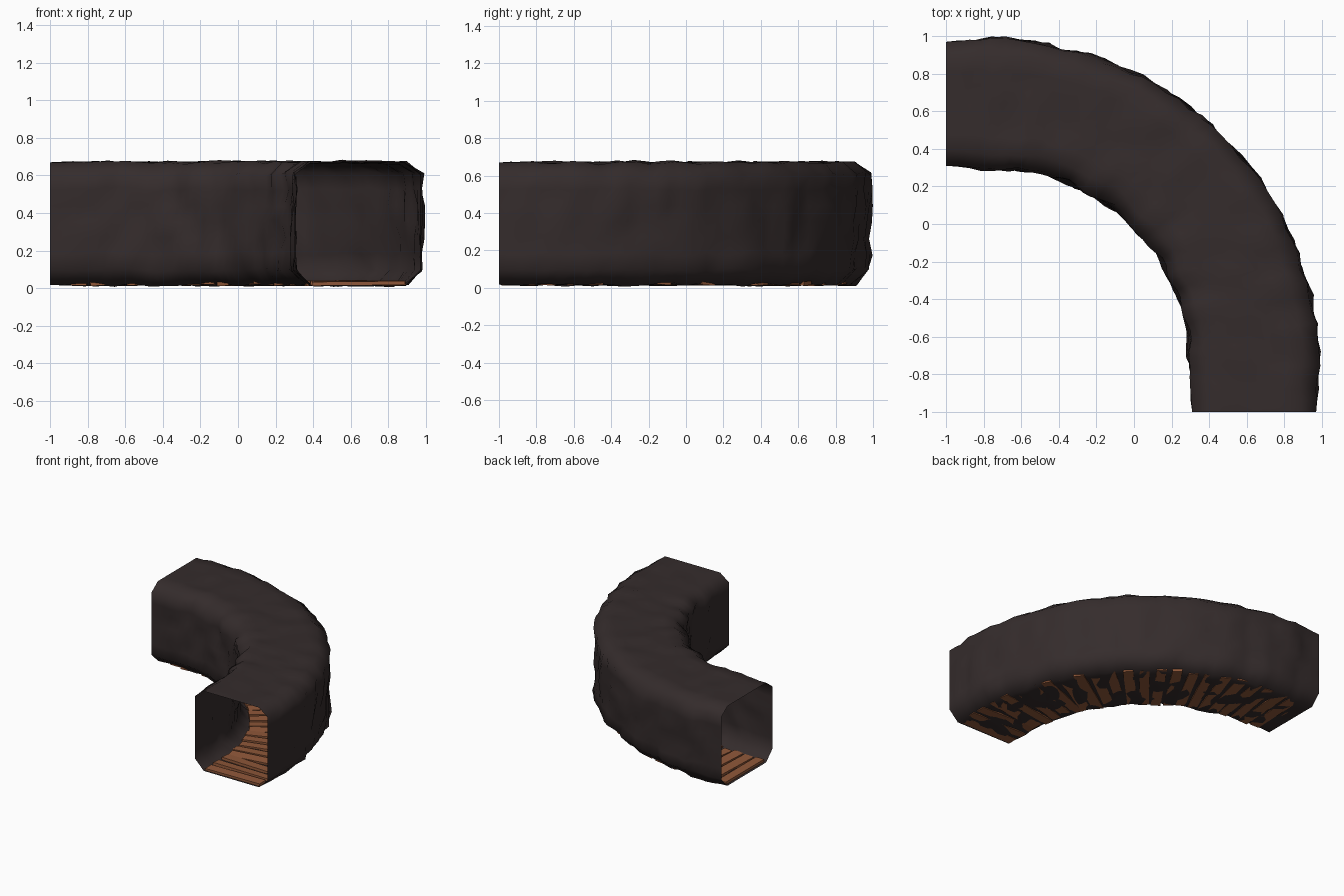
import bpy, bmesh, math, random
from mathutils import Vector, Matrix, noise

if "Cube" in bpy.data.objects:
    bpy.data.objects.remove(bpy.data.objects["Cube"])

random.seed(7)
S = 0.24                      # straight length at each end
R = 1.40                      # bend radius of the centre line
ARC = R * math.pi / 2
LENGTH = 2 * S + ARC
C = -1 + S                    # bend centre (x = y = C)


def material(name, rgb):
    m = bpy.data.materials.new(name)
    m.diffuse_color = (*rgb, 1)
    m.use_nodes = True
    m.node_tree.nodes["Principled BSDF"].inputs["Base Color"].default_value = m.diffuse_color
    return m


rock = material("dark rock", (0.035, 0.025, 0.025))
wood = material("brown wood", (0.28, 0.098, 0.042))


def path(s):
    """Point and outward direction on the centre line, from the front end to the left end."""
    if s < S:
        return Vector((C + R, -1 + s, 0)), Vector((1, 0, 0))
    if s > S + ARC:
        return Vector((C - (s - S - ARC), C + R, 0)), Vector((0, 1, 0))
    a = (s - S) / R
    out = Vector((math.cos(a), math.sin(a), 0))
    return Vector((C, C, 0)) + out * R, out


def make_object(name, bm, mat, smooth):
    bmesh.ops.recalc_face_normals(bm, faces=bm.faces)
    me = bpy.data.meshes.new(name)
    bm.to_mesh(me)
    bm.free()
    me.materials.append(mat)
    for p in me.polygons:
        p.use_smooth = smooth
    ob = bpy.data.objects.new(name, me)
    bpy.context.collection.objects.link(ob)
    return ob


# Tunnel cross-section: a box with cut corners, its sides subdivided
W, Z0, Z1, CH = 0.33, 0.017, 0.67, 0.08
corners = [(-W + CH, Z0), (W - CH, Z0), (W, Z0 + CH), (W, Z1 - CH + 0.02),
           (W - CH, Z1), (-W + CH, Z1), (-W, Z1 - CH + 0.02), (-W, Z0 + CH)]
section = []
for i, (u, z) in enumerate(corners):
    u2, z2 = corners[(i + 1) % 8]
    n = 6 if i % 2 == 0 else 1
    section += [(u + (u2 - u) * k / n, z + (z2 - z) * k / n) for k in range(n)]

# Rough tunnel shell, open at both ends
bm = bmesh.new()
RINGS = 44
rings = []
for j in range(RINGS + 1):
    s = LENGTH * j / RINGS
    p, out = path(s)
    fade = min(1, s / 0.2, (LENGTH - s) / 0.2)
    near = min(s, LENGTH - s)
    bulge = 0.014 * math.exp(-((near - 0.3) / 0.1) ** 2)
    ring = []
    for u, z in section:
        q = p + out * u + Vector((0, 0, z))
        n1 = noise.noise(q * 8.0 + Vector((3.3, 1.7, 0.4)))
        n2 = noise.noise(q * 8.0 + Vector((9.1, 5.2, 7.7)))
        side = max(-1, min(1, u / 0.3))
        du = fade * (side * (0.005 + bulge) + n1 * 0.032)
        if u > 0:
            du = min(du, 0.03)
        dz = fade * n2 * 0.02
        height = max(0.002, min(Z1 + 0.014, z + dz))
        ring.append(bm.verts.new(p + out * (u + du) + Vector((0, 0, height))))
    rings.append(ring)
N = len(section)
for a, b in zip(rings, rings[1:]):
    for i in range(N):
        k = (i + 1) % N
        bm.faces.new((a[i], a[k], b[k], b[i]))
make_object("tunnel_shell", bm, rock, True)

# Floor planks laid across the tunnel, poking slightly through its floor
bm = bmesh.new()
PLANKS = 25
step = LENGTH / PLANKS
for j in range(PLANKS):
    s = step * (j + 0.5)
    p, out = path(s)
    turn = math.atan2(out.y, out.x)
    if 0 < j < PLANKS - 1:
        turn += random.uniform(-0.05, 0.05)
    m = (Matrix.Translation(p + Vector((0, 0, 0.027 + random.uniform(-0.003, 0.003))))
         @ Matrix.Rotation(turn, 4, 'Z')
         @ Matrix.Rotation(random.uniform(-0.014, 0.014), 4, 'Y')
         @ Matrix.Rotation(random.uniform(-0.07, 0.07), 4, 'X')
         @ Matrix.Diagonal((random.uniform(0.49, 0.53), random.uniform(0.072, 0.086), 0.021, 1)))
    bmesh.ops.create_cube(bm, size=1, matrix=m)
make_object("floor_planks", bm, wood, False)
